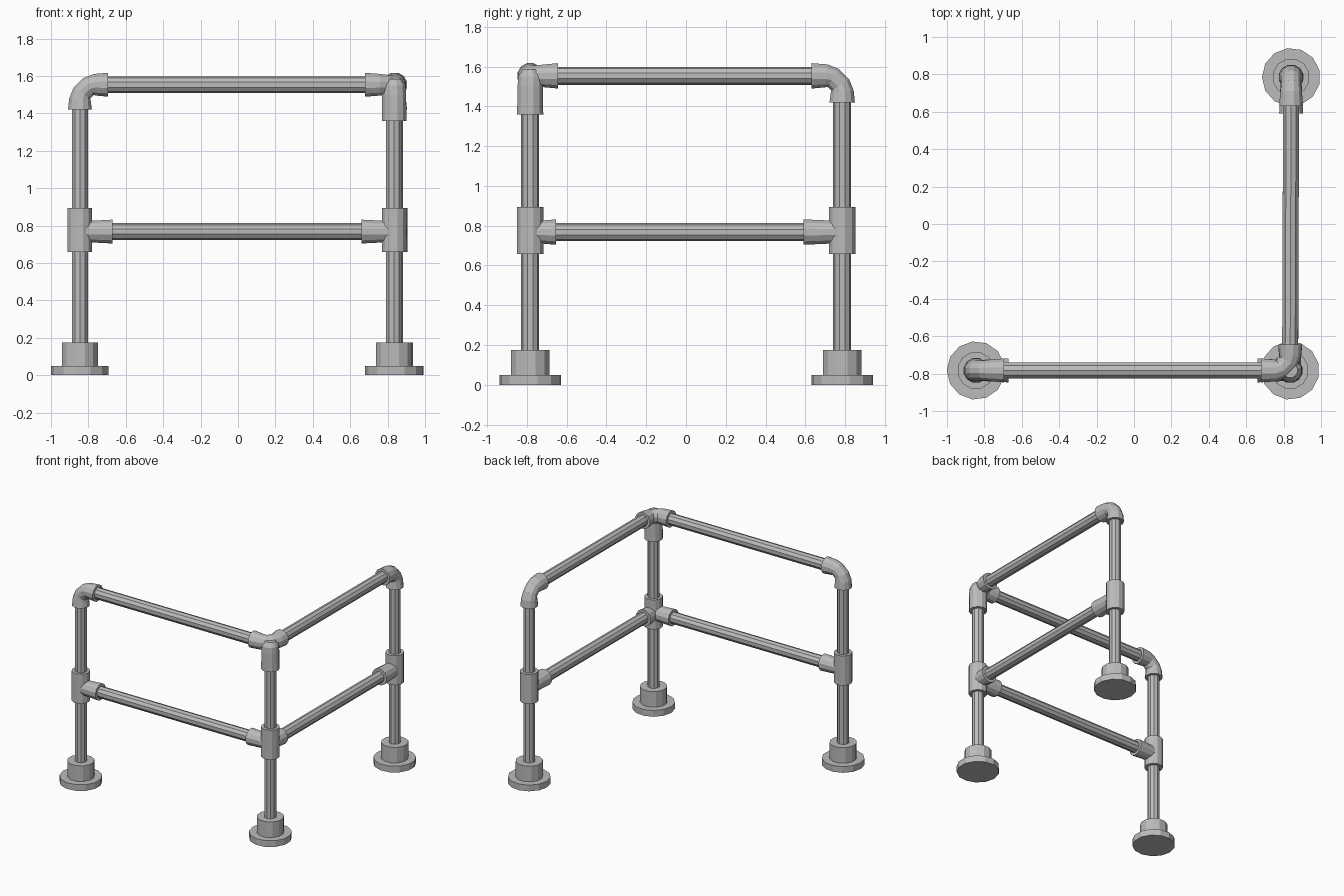
import bpy, bmesh, math
from mathutils import Vector

cube = bpy.data.objects.get("Cube")
if cube:
    bpy.data.objects.remove(cube)

steel = bpy.data.materials.new("galvanised grey")
steel.use_nodes = True
STEEL = (0.5, 0.5, 0.5, 1)
steel.diffuse_color = STEEL
steel.node_tree.nodes["Principled BSDF"].inputs["Base Color"].default_value = STEEL

X, Y, Z = Vector((1, 0, 0)), Vector((0, 1, 0)), Vector((0, 0, 1))


def sweep(name, path, radii, normal, sides=12):
    """Flat-faced capped tube along a planar path whose plane has the given normal."""
    path = [Vector(p) for p in path]
    bm = bmesh.new()
    rings = []
    for i, (p, r) in enumerate(zip(path, radii)):
        nxt, prev = path[min(i + 1, len(path) - 1)], path[max(i - 1, 0)]
        side = (nxt - prev).normalized().cross(normal)
        ring = []
        for k in range(sides):
            a = math.tau * (k + 0.5) / sides
            ring.append(bm.verts.new(p + r * (math.cos(a) * normal + math.sin(a) * side)))
        rings.append(ring)
    for a, b in zip(rings, rings[1:]):
        for k in range(sides):
            j = (k + 1) % sides
            bm.faces.new((a[k], a[j], b[j], b[k]))
    bm.faces.new(rings[0])
    bm.faces.new(rings[-1])
    bmesh.ops.recalc_face_normals(bm, faces=bm.faces)
    mesh = bpy.data.meshes.new(name)
    bm.to_mesh(mesh)
    bm.free()
    mesh.materials.append(steel)
    obj = bpy.data.objects.new(name, mesh)
    bpy.context.collection.objects.link(obj)
    return obj


def tube(name, start, end, r, normal, sides=12):
    return sweep(name, [start, end], [r, r], normal, sides)


def elbow(name, corner, a, b, reach_a, reach_b):
    """Bent fitting from corner + a*reach_a round to corner + b*reach_b."""
    offsets = [(reach_a, 0), (0.08, 0), (0.045, 0.01), (0.01, 0.045), (0, 0.08), (0, reach_b)]
    path = [corner + a * s + b * t for s, t in offsets]
    radii = [0.066, 0.06, 0.055, 0.055, 0.06, 0.066]
    return sweep(name, path, radii, a.cross(b))


PIPE, SLEEVE = 0.045, 0.068
TOP, MID = 1.553, 0.768
left = Vector((-0.845, -0.783, 0))
corner = Vector((0.835, -0.783, 0))
back = Vector((0.84, 0.785, 0))

# Posts with floor flanges, collars and tee sleeves
for name, p, top in (("left", left, 1.46), ("corner", corner, 1.52), ("back", back, 1.46)):
    tube(name + "_post", p + Z * 0.1, p + Z * top, PIPE, X, 10)
    tube(name + "_flange", p, p + Z * 0.05, 0.156, X, 13)
    tube(name + "_collar", p + Z * 0.05, p + Z * 0.175, 0.1, X)
    tube(name + "_tee_sleeve", p + Z * 0.658, p + Z * 0.895, SLEEVE, X)

# Rails and the branch sockets that hold the lower ones
for name, p, q, d, n, end in (("front", left, corner, X, Y, 0.175), ("side", corner, back, Y, X, 0.195)):
    tube(name + "_top_rail", p + d * 0.12 + Z * TOP, q - d * 0.12 + Z * TOP, PIPE, n, 10)
    tube(name + "_lower_rail", p + d * 0.06 + Z * MID, q - d * 0.06 + Z * MID, PIPE, n, 10)
    near = 0.175 if d == X else 0.13
    for tag, c, s, reach in (("near", p, d, near), ("far", q, -d, end)):
        sweep(name + "_" + tag + "_socket", [c + Z * MID, c + s * 0.06 + Z * MID, c + s * reach + Z * MID],
              [0.056, 0.06, 0.066], n)

# Elbows at the free ends
elbow("left_elbow", left + Z * TOP, -Z, X, 0.133, 0.15)
elbow("back_elbow", back + Z * TOP, -Z, -Y, 0.133, 0.155)

# Three-way corner fitting
elbow("corner_elbow", corner + Z * TOP, -X, Y, 0.155, 0.14)
sweep("corner_sleeve", [corner + Z * z for z in (1.36, 1.5, 1.55, 1.585)],
      [SLEEVE, 0.066, 0.062, 0.04], X)
